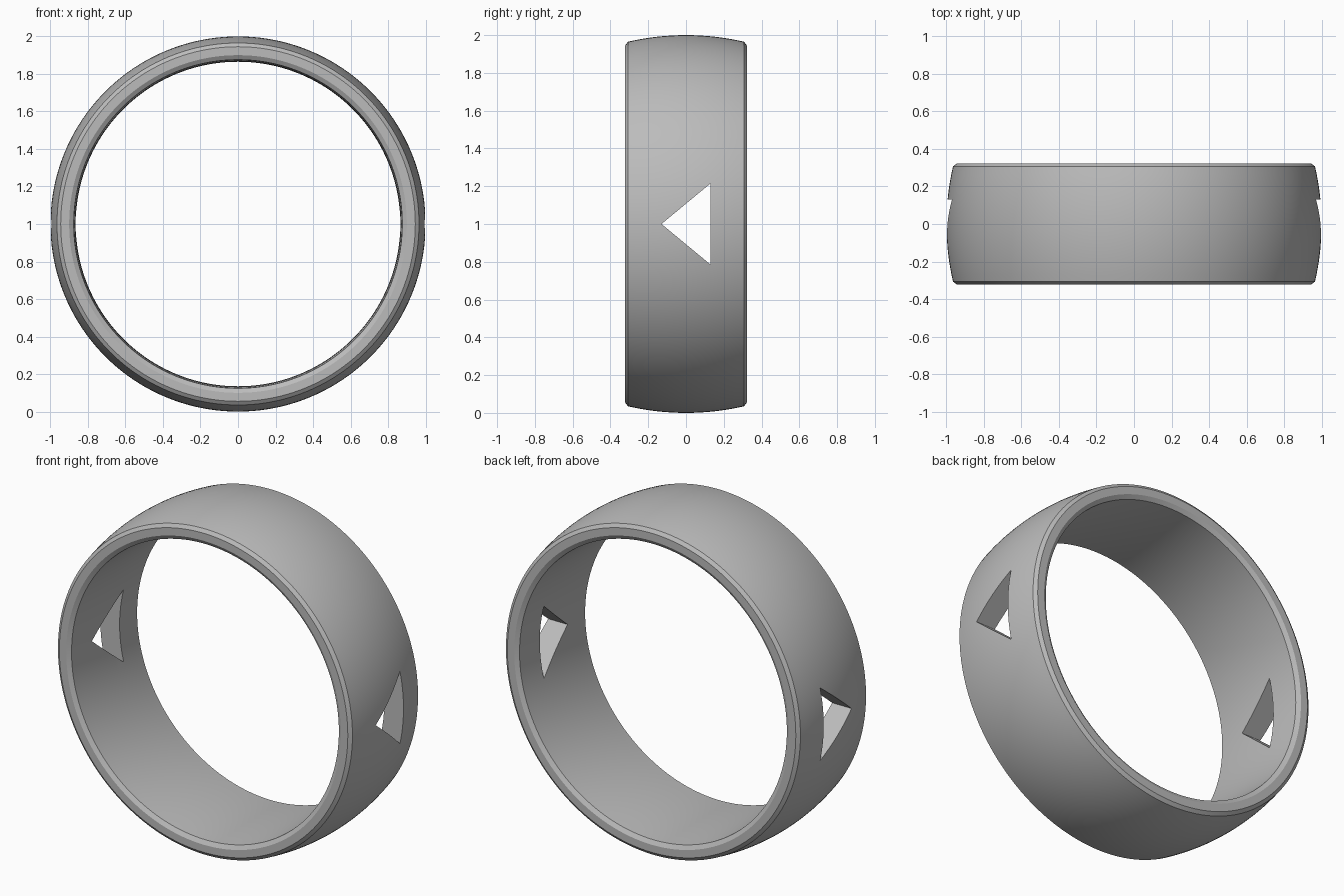
import bpy, bmesh, math
from mathutils import Matrix, Vector

cube = bpy.data.objects.get("Cube")
if cube:
    bpy.data.objects.remove(cube, do_unlink=True)

SEGMENTS = 160
HALF = 0.322      # half width of the band
EDGE = 0.307      # where the chamfers begin


def crown(r_mid, r_edge, reach, steps):
    """Shallow arc of (radius, y) points across the width."""
    ys = [reach * (2 * i / steps - 1) for i in range(steps + 1)]
    return [(r_mid + (r_edge - r_mid) * (y / reach) ** 2, y) for y in ys]


def make_object(name, bm):
    bmesh.ops.recalc_face_normals(bm, faces=bm.faces)
    mesh = bpy.data.meshes.new(name)
    bm.to_mesh(mesh)
    bm.free()
    obj = bpy.data.objects.new(name, mesh)
    bpy.context.collection.objects.link(obj)
    return obj


metal = bpy.data.materials.new("grey metal")
metal.use_nodes = True
grey = (0.5, 0.5, 0.5, 1)
metal.diffuse_color = grey
metal.node_tree.nodes["Principled BSDF"].inputs["Base Color"].default_value = grey

# Closed cross-section: crowned outside, chamfered rims, comfort-fit inside
outer = crown(1.0, 0.965, EDGE, 16)
inner = crown(0.865, 0.876, EDGE, 10)[::-1]
profile = outer + [(0.945, HALF), (0.9, HALF)] + inner + [(0.9, -HALF), (0.945, -HALF)]

# Ring: sweep the cross-section around the y axis
bm = bmesh.new()
loops = []
for i in range(SEGMENTS):
    turn = Matrix.Rotation(math.tau * i / SEGMENTS, 3, "Y")
    loops.append([bm.verts.new(turn @ Vector((r, y, 0)) + Vector((0, 0, 1)))
                  for r, y in profile])
n = len(profile)
for i, a in enumerate(loops):
    b = loops[(i + 1) % SEGMENTS]
    for j in range(n):
        k = (j + 1) % n
        bm.faces.new((a[j], a[k], b[k], b[j]))
ring = make_object("ring_band", bm)
ring.data.materials.append(metal)

# Triangular prism that pierces both sides
bm = bmesh.new()
triangle = [(-0.13, 1.0), (0.13, 0.785), (0.13, 1.215)]
ends = [[bm.verts.new((x, y, z)) for y, z in triangle] for x in (-1.5, 1.5)]
for end in ends:
    bm.faces.new(end)
for j in range(3):
    k = (j + 1) % 3
    bm.faces.new((ends[0][j], ends[0][k], ends[1][k], ends[1][j]))
cutter = make_object("triangle_cutter", bm)
cutter.data.materials.append(metal)

# Cut the windows, then drop the cutter
cut = ring.modifiers.new("windows", "BOOLEAN")
cut.operation = "DIFFERENCE"
cut.solver = "EXACT"
cut.object = cutter
bpy.ops.object.select_all(action="DESELECT")
bpy.context.view_layer.objects.active = ring
ring.select_set(True)
bpy.ops.object.modifier_apply(modifier=cut.name)
bpy.data.objects.remove(cutter, do_unlink=True)

# Smooth surfaces with crisp chamfers and window edges
bpy.ops.object.shade_smooth_by_angle(angle=math.radians(20))
